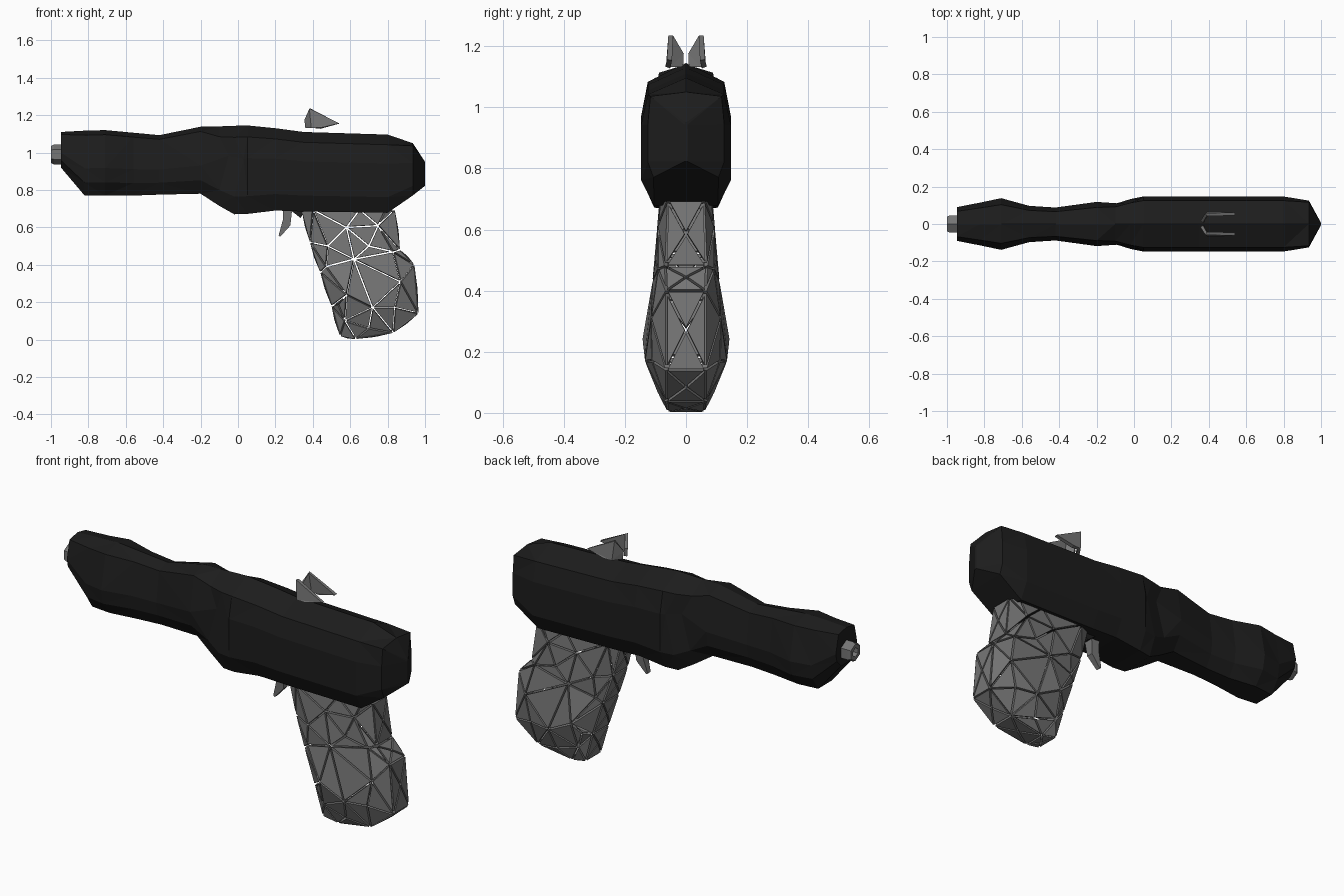
import bpy, bmesh, math
from mathutils import Vector
from mathutils.geometry import delaunay_2d_cdt

if "Cube" in bpy.data.objects:
    bpy.data.objects.remove(bpy.data.objects["Cube"])


def material(name, v):
    m = bpy.data.materials.new(name)
    m.diffuse_color = (v, v, v, 1)
    m.use_nodes = True
    m.node_tree.nodes["Principled BSDF"].inputs["Base Color"].default_value = m.diffuse_color
    return m


BLACK = material("matte_black", 0.012)
GREY = material("steel_grey", 0.18)


def finish(bm, name, mat, recalc=True):
    if recalc:
        bmesh.ops.recalc_face_normals(bm, faces=bm.faces)
    me = bpy.data.meshes.new(name)
    bm.to_mesh(me)
    bm.free()
    me.materials.append(mat)
    ob = bpy.data.objects.new(name, me)
    bpy.context.collection.objects.link(ob)
    return ob


def solidify(ob, thickness, offset):
    mod = ob.modifiers.new("thickness", 'SOLIDIFY')
    mod.thickness, mod.offset = thickness, offset


def loft(bm, rings):
    loops = [[bm.verts.new(p) for p in ring] for ring in rings]
    n = len(loops[0])
    for a, b in zip(loops, loops[1:]):
        for i in range(n):
            j = (i + 1) % n
            bm.faces.new((a[i], a[j], b[j], b[i]))
    bm.faces.new(loops[0])
    bm.faces.new(loops[-1][::-1])


# Main body: faceted sections along x (x, bottom, top, half width, profile)
NOSE = [(.75, .93), (1, .42), (.9, .2), (.5, 0)]
MAIN = [(.85, .87), (1, .63), (1, .2), (.71, 0)]
TAIL = [(.93, .95), (1, .63), (1, .2), (.85, .02)]
sections = [
    (-.947, .92, 1.11, .09, NOSE), (-.82, .77, 1.117, .115, NOSE), (-.71, .77, 1.12, .138, NOSE),
    (-.56, .77, 1.106, .097, NOSE), (-.42, .775, 1.093, .088, NOSE), (-.2, .78, 1.138, .118, NOSE),
    (-.1, .715, 1.14, .108, MAIN), (-.02, .67, 1.143, .133, MAIN), (.05, .672, 1.145, .147, MAIN),
    (.2, .69, 1.13, .147, MAIN), (.35, .685, 1.11, .147, MAIN), (.8, .678, 1.096, .147, MAIN),
    (.935, .765, 1.05, .125, TAIL), (1.0, .82, .95, .006, TAIL)]


def section(x, b, t, w, half):
    shape = [(0, 1)] + half + [(-u, v) for u, v in reversed(half)]
    # the receiver's front shoulder is set back at mid height
    return [(x + (.05 if x in (-.1, -.02) and .5 < v < .8 else 0), u * w, b + v * (t - b))
            for u, v in shape]


bm = bmesh.new()
loft(bm, [section(*s) for s in sections])
bmesh.ops.triangulate(bm, faces=bm.faces)
finish(bm, "body", BLACK)

# Small black lug behind the trigger
bm = bmesh.new()
prof = [(.27, .7), (.335, .65), (.36, .7)]
loft(bm, [[(x, y, z) for x, z in prof] for y in (-.05, .05)])
finish(bm, "trigger_lug", BLACK)

# Muzzle: hexagonal ring
bm = bmesh.new()
hexa = [(math.cos(math.pi / 3 * k + math.pi / 6), math.sin(math.pi / 3 * k + math.pi / 6))
        for k in range(6)]
loft(bm, [[(x, r * c, .99 + r * s) for c, s in hexa]
          for x, r in ((-.9, .053), (-.985, .053), (-1.0, .045), (-1.0, .024), (-.95, .024))])
finish(bm, "muzzle", GREY)

# Trigger: tapered hook
bm = bmesh.new()
prof = [(.24, .7), (.29, .7), (.28, .61), (.226, .55), (.217, .556), (.24, .64)]
loft(bm, [[(x, s * (.012 + .1 * (z - .55)), z) for x, z in prof] for s in (-1, 1)])
finish(bm, "trigger", GREY)

# Grip: side outline (x, z, half width), front edge down, round the back and up
rim = [(.34, .695, .06), (.385, .52, .065), (.44, .36, .07), (.5, .18, .07),
       (.545, .02, .065), (.63, .003, .06), (.83, .036, .065), (.965, .14, .065),
       (.943, .4, .065), (.866, .48, .068), (.838, .695, .06)]
top = [(.79, .695, .085), (.65, .695, .087), (.4, .695, .087)]
inner = [(.58, .6, .095), (.75, .61, .093), (.7, .5, .1), (.48, .5, .097),
         (.62, .43, .11), (.83, .47, .092), (.58, .24, .143), (.47, .39, .09),
         (.87, .31, .115), (.72, .17, .135), (.84, .17, .112), (.535, .19, .11),
         (.57, .1, .095), (.7, .06, .09)]
pts = rim + top + inner
n = len(rim + top)
res = delaunay_2d_cdt([Vector(p[:2]) for p in pts],
                      [(i, (i + 1) % n) for i in range(n)], [], 1, 1e-5)
faces = [[res[3][i][0] for i in f] for f in res[2]]
bm = bmesh.new()
sides = []
for s in (-1, 1):
    vs = [bm.verts.new((x, s * y, z)) for x, z, y in pts]
    sides.append(vs)
    for f in faces:
        bm.faces.new([vs[i] for i in f])
a, b = sides
edge_strip = [bm.faces.new((a[i], a[i + 1], b[i + 1], b[i])) for i in range(len(rim) - 1)]
bmesh.ops.recalc_face_normals(bm, faces=bm.faces)
bmesh.ops.poke(bm, faces=edge_strip, offset=.006)
# Separate every facet into its own shard with a narrow gap
bmesh.ops.split_edges(bm, edges=bm.edges)
ring = bmesh.ops.inset_individual(bm, faces=bm.faces[:], thickness=.0042, use_even_offset=True)
bmesh.ops.delete(bm, geom=ring["faces"], context='FACES')
solidify(finish(bm, "grip_shards", GREY, recalc=False), .018, -1)

# Rear sight: two mirrored bent fins
for side, s in (("left", -1), ("right", 1)):
    bm = bmesh.new()
    P = [bm.verts.new((x, s * y, z)) for x, y, z in (
        (.362, .012, 1.175), (.385, .05, 1.235), (.395, .058, 1.132),
        (.367, .014, 1.132), (.54, .054, 1.155), (.44, .06, 1.13))]
    for f in ((0, 1, 2), (0, 2, 3), (1, 4, 2), (2, 4, 5)):
        bm.faces.new([P[i] for i in f])
    solidify(finish(bm, "sight_fin_" + side, GREY), .017, 0)
